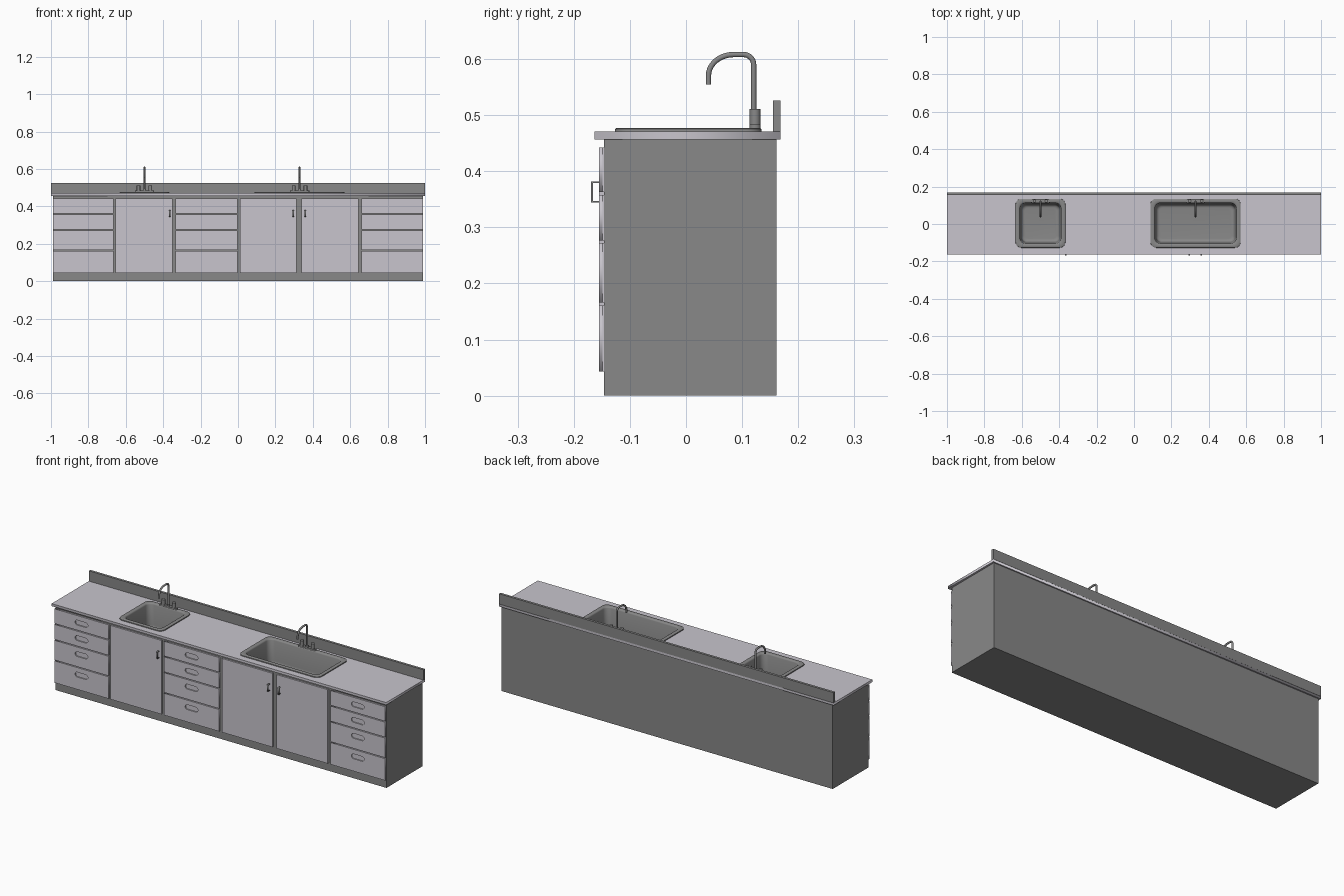
import bpy, bmesh, math
from mathutils import Matrix

if "Cube" in bpy.data.objects:
    bpy.data.objects.remove(bpy.data.objects["Cube"])


def material(name, rgb):
    m = bpy.data.materials.new(name)
    m.diffuse_color = (*rgb, 1)
    m.use_nodes = True
    m.node_tree.nodes["Principled BSDF"].inputs["Base Color"].default_value = m.diffuse_color
    return m


LIGHT = material("pale_grey", (0.58, 0.56, 0.61))
DARK = material("mid_grey", (0.246, 0.246, 0.246))


def finish(name, bm, mat, smooth=False):
    me = bpy.data.meshes.new(name)
    bm.to_mesh(me)
    bm.free()
    me.materials.append(mat)
    ob = bpy.data.objects.new(name, me)
    bpy.context.collection.objects.link(ob)
    if smooth:
        bpy.context.view_layer.objects.active = ob
        bpy.ops.object.select_all(action='DESELECT')
        ob.select_set(True)
        bpy.ops.object.shade_smooth_by_angle(angle=math.radians(40))
    return ob


def box(name, x0, x1, y0, y1, z0, z1, mat, open_top=False):
    bm = bmesh.new()
    m = Matrix.Translation(((x0 + x1) / 2, (y0 + y1) / 2, (z0 + z1) / 2))
    bmesh.ops.create_cube(bm, size=1, matrix=m @ Matrix.Diagonal((x1 - x0, y1 - y0, z1 - z0, 1)))
    if open_top:
        top = [f for f in bm.faces if f.normal.z > 0.9]
        bmesh.ops.delete(bm, geom=top, context='FACES_ONLY')
    return finish(name, bm, mat)


def rounded(cx, cy, hx, hy, r, n=8):
    """Counter-clockwise rounded rectangle."""
    pts = []
    for k, (sx, sy) in enumerate(((1, 1), (-1, 1), (-1, -1), (1, -1))):
        for i in range(n + 1):
            a = math.pi / 2 * (k + i / n)
            pts.append((cx + sx * (hx - r) + r * math.cos(a), cy + sy * (hy - r) + r * math.sin(a)))
    return pts


def rect(x0, x1, y0, y1):
    return [(x0, y0), (x1, y0), (x1, y1), (x0, y1)]


def curve_mesh(name, cu, mat, matrix, smooth=False):
    tmp = bpy.data.objects.new(name + "_path", cu)
    bpy.context.collection.objects.link(tmp)
    bpy.context.view_layer.update()
    me = bpy.data.meshes.new_from_object(tmp.evaluated_get(bpy.context.evaluated_depsgraph_get()))
    bpy.data.objects.remove(tmp)
    bm = bmesh.new()
    bm.from_mesh(me)
    bpy.data.meshes.remove(me)
    bmesh.ops.remove_doubles(bm, verts=bm.verts, dist=1e-5)
    bm.transform(matrix)
    bmesh.ops.recalc_face_normals(bm, faces=bm.faces)
    for f in bm.faces:
        f.material_index = 0
    return finish(name, bm, mat, smooth)


def plate(name, loops, z0, z1, mat, rot=Matrix()):
    """Flat outline with holes, extruded from z0 to z1."""
    cu = bpy.data.curves.new(name + "_path", 'CURVE')
    cu.dimensions = '2D'
    cu.fill_mode = 'BOTH'
    cu.extrude = (z1 - z0) / 2
    for pts in loops:
        s = cu.splines.new('POLY')
        s.points.add(len(pts) - 1)
        for p, (x, y) in zip(s.points, pts):
            p.co = (x, y, 0, 1)
        s.use_cyclic_u = True
    return curve_mesh(name, cu, mat, rot @ Matrix.Translation((0, 0, (z0 + z1) / 2)))


def tube(name, pts, r, mat, res=3):
    cu = bpy.data.curves.new(name + "_path", 'CURVE')
    cu.dimensions = '3D'
    cu.bevel_depth = r
    cu.bevel_resolution = res
    cu.use_fill_caps = True
    s = cu.splines.new('POLY')
    s.points.add(len(pts) - 1)
    for p, c in zip(s.points, pts):
        p.co = (*c, 1)
    return curve_mesh(name, cu, mat, Matrix(), True)


def cylinder(name, x, y, z0, z1, r, mat):
    bm = bmesh.new()
    bmesh.ops.create_cone(bm, cap_ends=True, segments=20, radius1=r, radius2=r, depth=z1 - z0,
                          matrix=Matrix.Translation((x, y, (z0 + z1) / 2)))
    return finish(name, bm, mat, True)


# Cabinet body, splashback
box("cabinet_body", -0.99, 0.99, -0.146, 0.161, 0, 0.457, DARK, open_top=True)
box("splashback", -1, 1, 0.155, 0.1685, 0.4705, 0.526, DARK)

# Worktop with sink openings: (label, centre x, outer half width)
SINKS = (("small", -0.5, 0.133), ("large", 0.329, 0.241))
CY, HY = 0.004, 0.131
holes = [rounded(cx, CY, hx - 0.012, HY - 0.012, 0.03) for _, cx, hx in SINKS]
plate("worktop", [rect(-1, 1, -0.163, 0.168)] + holes, 0.457, 0.4705, LIGHT)

# Drawer and door fronts
TURN = Matrix.Rotation(math.pi / 2, 4, 'X')
rows = ((0.043, 0.161), (0.166, 0.272), (0.277, 0.358), (0.363, 0.442))
for c, (x0, x1) in enumerate(((-0.99, -0.665), (-0.335, -0.004), (0.661, 0.988))):
    for r, (z0, z1) in enumerate(rows):
        tag = f"{c + 1}_{r + 1}"
        pull = rounded((x0 + x1) / 2, z1 - 0.038, 0.038, 0.013, 0.0128)
        plate("drawer_front_" + tag, [rect(x0, x1, z0, z1), pull], 0.149, 0.155, LIGHT, TURN)
        box("drawer_back_" + tag, x0, x1, -0.149, -0.1455, z0, z1, LIGHT)

for i, (x0, x1, hx) in enumerate(((-0.655, -0.35, -0.366), (0.012, 0.314, 0.296), (0.34, 0.645, 0.36))):
    box(f"door_{i + 1}", x0, x1, -0.155, -0.1455, 0.043, 0.442, LIGHT)
    # U-shaped door handle
    u = [(-0.154, 0.382), (-0.169, 0.382), (-0.169, 0.344), (-0.154, 0.344),
         (-0.154, 0.347), (-0.166, 0.347), (-0.166, 0.379), (-0.154, 0.379)]
    side = Matrix(((0, 0, 1, 0), (1, 0, 0, 0), (0, 1, 0, 0), (0, 0, 0, 1)))
    plate(f"door_handle_{i + 1}", [u], hx - 0.004, hx + 0.004, DARK, side)


# Sinks: rim, walls and floor lofted from rounded rectangles
def sink(name, cx, hx):
    steps = [(0, 0.4705, 0.03), (0.0005, 0.475, 0.03), (0.003, 0.477, 0.029), (0.018, 0.477, 0.03),
             (0.021, 0.475, 0.03), (0.023, 0.470, 0.03), (0.030, 0.365, 0.03)]
    for k in range(1, 6):
        a = math.pi / 2 * k / 5
        steps.append((0.030 + 0.018 * (1 - math.cos(a)), 0.365 - 0.02 * math.sin(a), 0.03 - 0.002 * k))
    bm = bmesh.new()
    rings = [[bm.verts.new((x, y, z)) for x, y in rounded(cx, CY, hx - d, HY - d, r)] for d, z, r in steps]
    n = len(rings[0])
    for a, b in zip(rings, rings[1:]):
        for i in range(n):
            j = (i + 1) % n
            bm.faces.new((a[i], a[j], b[j], b[i]))
    bm.faces.new(rings[-1])
    finish(name, bm, DARK, True)


def arc(cx, cy, cz, r_y, r_z, a0, a1, n=8):
    out = []
    for i in range(n + 1):
        a = math.radians(a0 + (a1 - a0) * i / n)
        out.append((cx, cy + r_y * math.cos(a), cz + r_z * math.sin(a)))
    return out


# Taps: base plate, two handles, bent spout
for label, cx, hx in SINKS:
    sink(label + "_sink", cx, hx)
    plate(label + "_tap_base", [rounded(cx, 0.123, 0.052, 0.01, 0.0095)], 0.475, 0.484, DARK)
    for s, sgn in (("left", -1), ("right", 1)):
        cylinder(f"{label}_tap_handle_{s}", cx + sgn * 0.032, 0.123, 0.482, 0.511, 0.0095, DARK)
    cylinder(label + "_spout_collar", cx, 0.121, 0.482, 0.492, 0.008, DARK)
    path = [(cx, 0.1205, 0.482)] + arc(cx, 0.1025, 0.590, 0.018, 0.018, 0, 90)
    path += arc(cx, 0.085, 0.570, 0.045, 0.038, 90, 180, 10) + [(cx, 0.04, 0.555)]
    tube(label + "_spout", path, 0.005, DARK)
